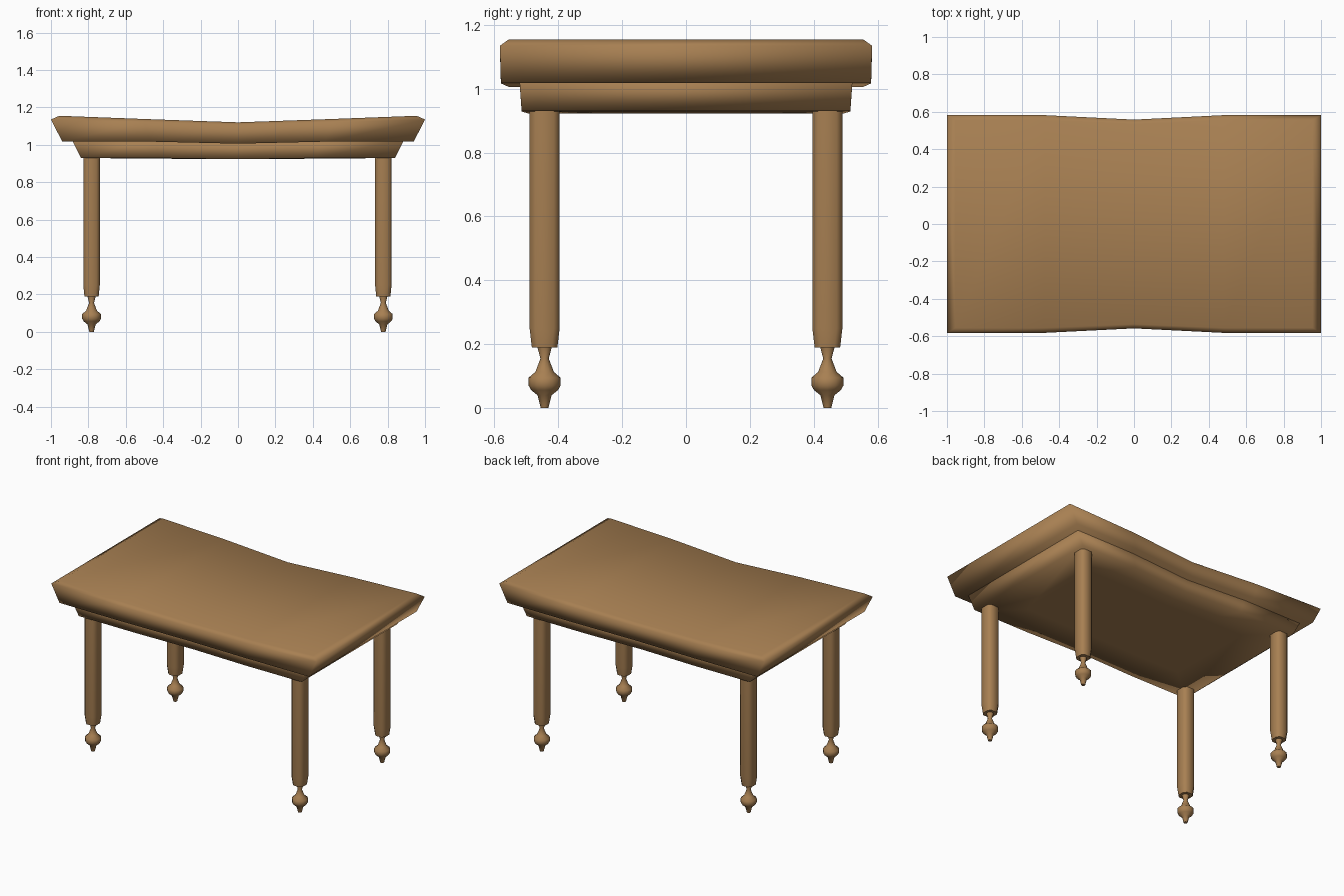
import bpy, bmesh, math

cube = bpy.data.objects.get("Cube")
if cube:
    bpy.data.objects.remove(cube, do_unlink=True)

wood = bpy.data.materials.new("warm_wood")
wood.use_nodes = True
colour = (0.39, 0.215, 0.085, 1)
wood.diffuse_color = colour
wood.node_tree.nodes["Principled BSDF"].inputs["Base Color"].default_value = colour


def finish(bm, name, angle):
    """Turn a bmesh into a smooth-shaded wooden object."""
    bmesh.ops.recalc_face_normals(bm, faces=bm.faces)
    mesh = bpy.data.meshes.new(name)
    bm.to_mesh(mesh)
    bm.free()
    mesh.materials.append(wood)
    obj = bpy.data.objects.new(name, mesh)
    bpy.context.collection.objects.link(obj)
    bpy.ops.object.select_all(action='DESELECT')
    obj.select_set(True)
    bpy.context.view_layer.objects.active = obj
    bpy.ops.object.shade_smooth_by_angle(angle=math.radians(angle))
    return obj


def stack(bm, rings):
    """Join successive rings of vertices with side faces."""
    for low, high in zip(rings, rings[1:]):
        n = len(low)
        for i in range(n):
            j = (i + 1) % n
            bm.faces.new((low[i], low[j], high[j], high[i]))


def sagging_slab(name, layers):
    """Layers: half length, half width, end z, sag halfway, sag at middle, waist."""
    bm = bmesh.new()
    rings = []
    for hx, hy, z, half_sag, mid_sag, waist in layers:
        row = [(-hx, 0, 0), (-hx / 2, half_sag, 0), (0, mid_sag, waist),
               (hx / 2, half_sag, 0), (hx, 0, 0)]
        front = [bm.verts.new((x, -hy + w, z - s)) for x, s, w in row]
        back = [bm.verts.new((x, hy - w, z - s)) for x, s, w in reversed(row)]
        rings.append(front + back)
    stack(bm, rings)
    # caps as strips running front to back
    for ring in (rings[0], rings[-1]):
        for i in range(4):
            bm.faces.new((ring[i], ring[i + 1], ring[8 - i], ring[9 - i]))
    return finish(bm, name, 100)


# Dished top and the apron below it
sagging_slab("table_top", [
    (0.94, 0.58, 1.018, 0.001, 0.012, 0.025),
    (1.0, 0.583, 1.135, 0.015, 0.032, 0.025),
    (0.955, 0.555, 1.155, 0.018, 0.035, 0.02)])
sagging_slab("apron", [
    (0.6, 0.3, 0.927, 0.002, 0.004, 0.01),
    (0.84, 0.515, 0.93, 0.001, 0.007, 0.02),
    (0.89, 0.522, 1.03, 0.001, 0.012, 0.02)])


def leg(name, x, y):
    """Chamfered square post with a slight taper at its lower end."""
    bm = bmesh.new()
    rings = []
    for z, hx, hy in ((0.19, 0.038, 0.04), (0.25, 0.044, 0.047), (0.95, 0.044, 0.047)):
        c = 0.018
        pts = [(hx, hy - c), (hx - c, hy), (c - hx, hy), (-hx, hy - c),
               (-hx, c - hy), (c - hx, -hy), (hx - c, -hy), (hx, c - hy)]
        rings.append([bm.verts.new((x + a, y + b, z)) for a, b in pts])
    stack(bm, rings)
    bm.faces.new(rings[0])
    bm.faces.new(rings[-1])
    return finish(bm, name, 60)


def foot(name, x, y):
    """Turned foot with a thin neck, a bulb and a pointed tip."""
    profile = [(0.012, 0), (0.022, 0.04), (0.042, 0.056), (0.05, 0.07),
               (0.05, 0.095), (0.029, 0.113), (0.013, 0.155), (0.025, 0.2)]
    bm = bmesh.new()
    rings = []
    for r, z in profile:
        angles = [math.tau * i / 12 for i in range(12)]
        rings.append([bm.verts.new((x + r * math.cos(a), y + r * math.sin(a), z))
                      for a in angles])
    stack(bm, rings)
    bm.faces.new(rings[0])
    bm.faces.new(rings[-1])
    return finish(bm, name, 60)


# Four legs with their feet
for end, y in (("front", -0.443), ("back", 0.443)):
    for side, x in (("right", -0.783), ("left", 0.777)):
        leg(f"{end}_{side}_leg", x, y)
        foot(f"{end}_{side}_foot", x, y)
